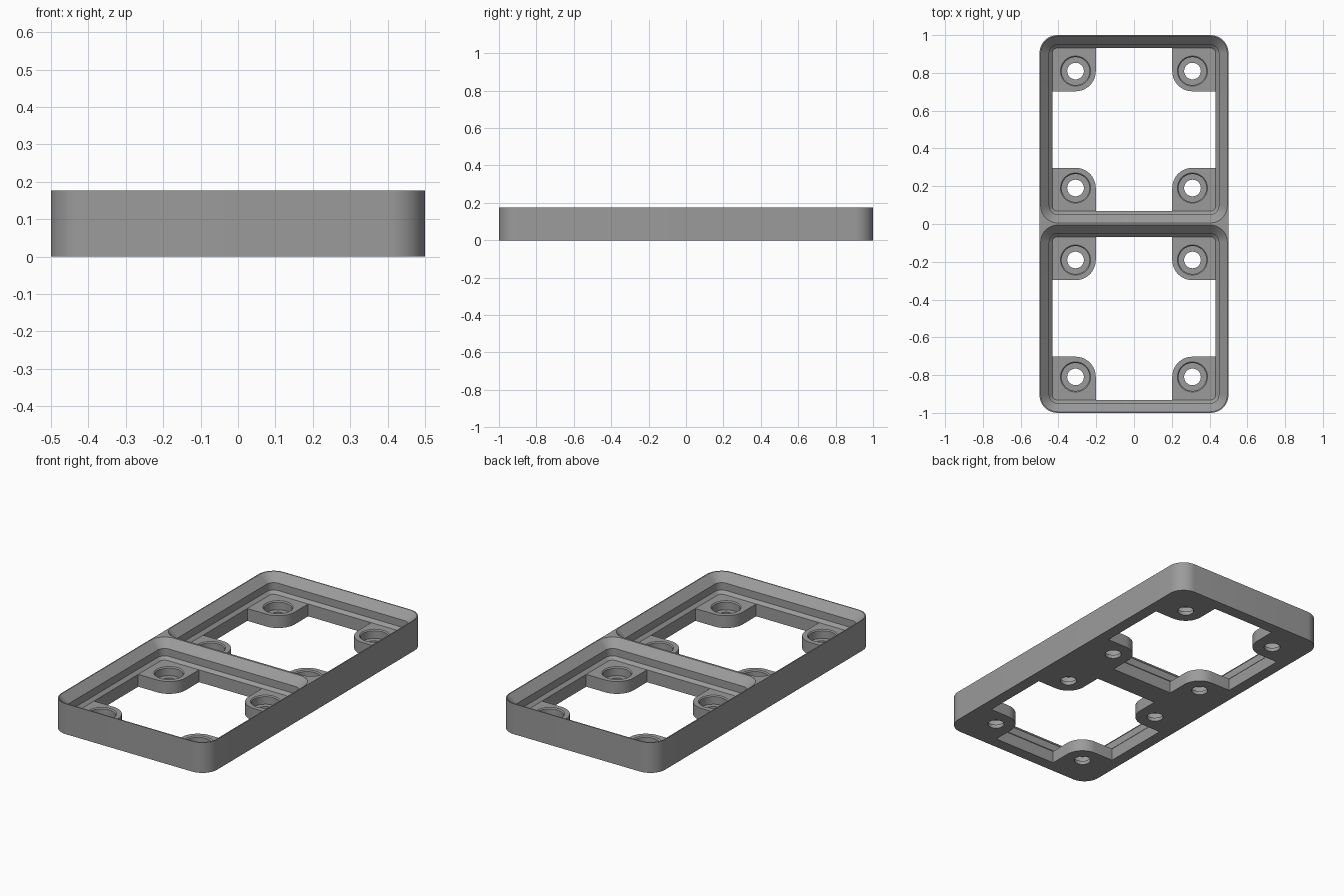
import bpy, bmesh, math
from math import sin, cos, pi, radians

if "Cube" in bpy.data.objects:
    bpy.data.objects.remove(bpy.data.objects["Cube"])

U = 1 / 42                      # millimetre to scene unit, one cell = 42 mm
BASE, TOP = 3.0, 7.4            # base thickness and total height in mm
CELLS = (-21, 21)               # cell centres along y
HOLE = 13                       # hole distance from the cell centre

grey = bpy.data.materials.new("mid grey")
grey.diffuse_color = (0.33, 0.33, 0.33, 1)
grey.use_nodes = True
grey.node_tree.nodes["Principled BSDF"].inputs["Base Color"].default_value = grey.diffuse_color


def rounded_rect(hx, hy, r, n=12):
    pts = []
    for q, (sx, sy) in enumerate([(1, 1), (-1, 1), (-1, -1), (1, -1)]):
        for i in range(n + 1):
            a = (q + i / n) * pi / 2
            pts.append((sx * (hx - r) + r * cos(a), sy * (hy - r) + r * sin(a)))
    return pts


def circle(r, n=40):
    return [(r * cos(2 * pi * i / n), r * sin(2 * pi * i / n)) for i in range(n)]


def opening_outline(half, pad_r, n=12):
    # square opening with four rounded pads reaching in from the corners
    quarter = [(half, HOLE - pad_r)]
    for i in range(n + 1):
        a = radians(270 - 90 * i / n)
        quarter.append((HOLE + pad_r * cos(a), HOLE + pad_r * sin(a)))
    quarter.append((HOLE - pad_r, half))
    pts = []
    for k in range(4):
        c, s = round(cos(k * pi / 2)), round(sin(k * pi / 2))
        pts += [(x * c - y * s, x * s + y * c) for x, y in quarter]
    return pts


def loft(name, rings, centres=((0, 0),)):
    # closed solid through (outline, z) rings, repeated at each centre
    bm = bmesh.new()
    for cx, cy in centres:
        loops = [[bm.verts.new(((x + cx) * U, (y + cy) * U, z * U)) for x, y in pts]
                 for pts, z in rings]
        bm.faces.new(loops[0][::-1])
        bm.faces.new(loops[-1])
        for lo, hi in zip(loops, loops[1:]):
            for i in range(len(lo)):
                j = (i + 1) % len(lo)
                bm.faces.new((lo[i], lo[j], hi[j], hi[i]))
    mesh = bpy.data.meshes.new(name)
    bm.to_mesh(mesh)
    bm.free()
    mesh.materials.append(grey)
    ob = bpy.data.objects.new(name, mesh)
    bpy.context.collection.objects.link(ob)
    return ob


# Outer block
plate = loft("grid_plate", [(rounded_rect(21, 42, 4), 0), (rounded_rect(21, 42, 4), TOP)])

cells = [(0, y) for y in CELLS]
holes = [(sx * HOLE, y + sy * HOLE) for y in CELLS for sx in (-1, 1) for sy in (-1, 1)]

# Stepped pockets: chamfer, straight wall, chamfer
pocket = [(18.15, 1.15, BASE), (18.85, 1.85, BASE + 0.7), (18.85, 1.85, BASE + 2.5),
          (20.75, 3.75, TOP), (20.75, 3.75, TOP + 1)]
cutters = [
    loft("pocket_cutter", [(rounded_rect(h, h, r), z) for h, r, z in pocket], cells),
    # Through openings that leave the corner pads
    loft("opening_cutter", [(opening_outline(18.14, 4.5), z) for z in (-1, BASE + 0.4)], cells),
    # Counterbored screw holes with a small chamfer
    loft("hole_cutter", [(circle(r), z) for r, z in
                         [(1.85, -1), (1.85, 0.9), (3.1, 0.9), (3.1, BASE - 0.25),
                          (3.35, BASE), (3.35, BASE + 0.3)]], holes),
]

for cutter in cutters:
    cutter.hide_render = True
    mod = plate.modifiers.new(cutter.name, 'BOOLEAN')
    mod.operation = 'DIFFERENCE'
    mod.solver = 'EXACT'
    mod.object = cutter

# Bake the cuts and drop the cutters
bpy.context.view_layer.update()
deps = bpy.context.evaluated_depsgraph_get()
baked = bpy.data.meshes.new_from_object(plate.evaluated_get(deps))
plate.modifiers.clear()
plate.data = baked
for cutter in cutters:
    bpy.data.objects.remove(cutter)

# Smooth corners, crisp edges
bpy.ops.object.select_all(action='DESELECT')
plate.select_set(True)
bpy.context.view_layer.objects.active = plate
bpy.ops.object.shade_smooth_by_angle(angle=radians(30))
